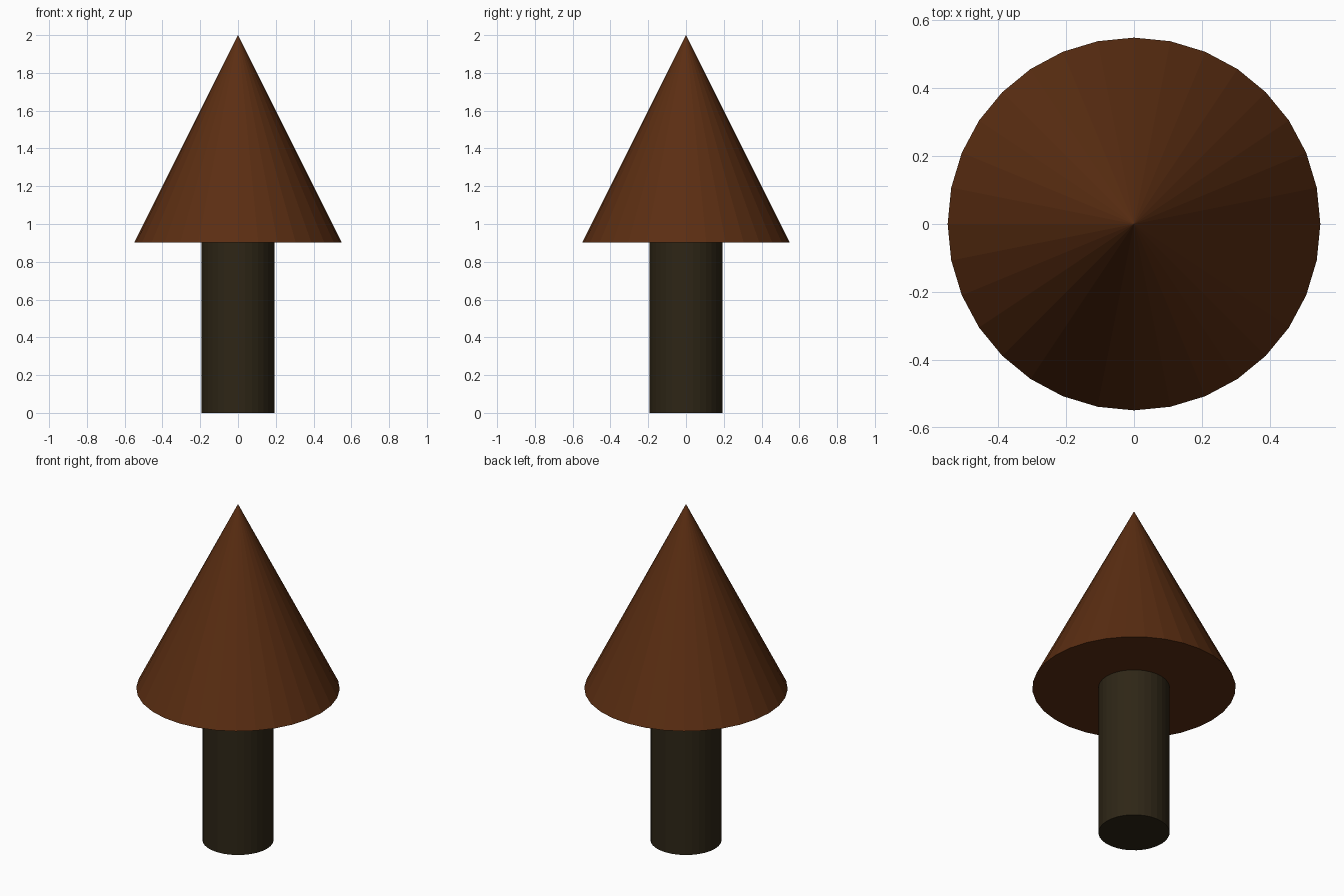
import bpy

if "Cube" in bpy.data.objects:
    bpy.data.objects.remove(bpy.data.objects["Cube"])

SIDES = 32


def coloured(obj, name, colour):
    obj.name = name
    mat = bpy.data.materials.new(name + "_colour")
    mat.diffuse_color = (*colour, 1)
    mat.use_nodes = True
    mat.node_tree.nodes["Principled BSDF"].inputs["Base Color"].default_value = mat.diffuse_color
    obj.data.materials.append(mat)


BASE, TOP = 0.903, 2.0

# Trunk: plain flat-shaded cylinder standing on the ground
bpy.ops.mesh.primitive_cylinder_add(vertices=SIDES, radius=0.192, depth=BASE,
                                    location=(0, 0, BASE / 2))
coloured(bpy.context.object, "trunk", (0.027, 0.019, 0.008))

# Foliage: pointed cone with a closed underside
bpy.ops.mesh.primitive_cone_add(vertices=SIDES, radius1=0.549, radius2=0,
                                depth=TOP - BASE,
                                location=(0, 0, (BASE + TOP) / 2))
coloured(bpy.context.object, "foliage_cone", (0.105, 0.027, 0.006))
